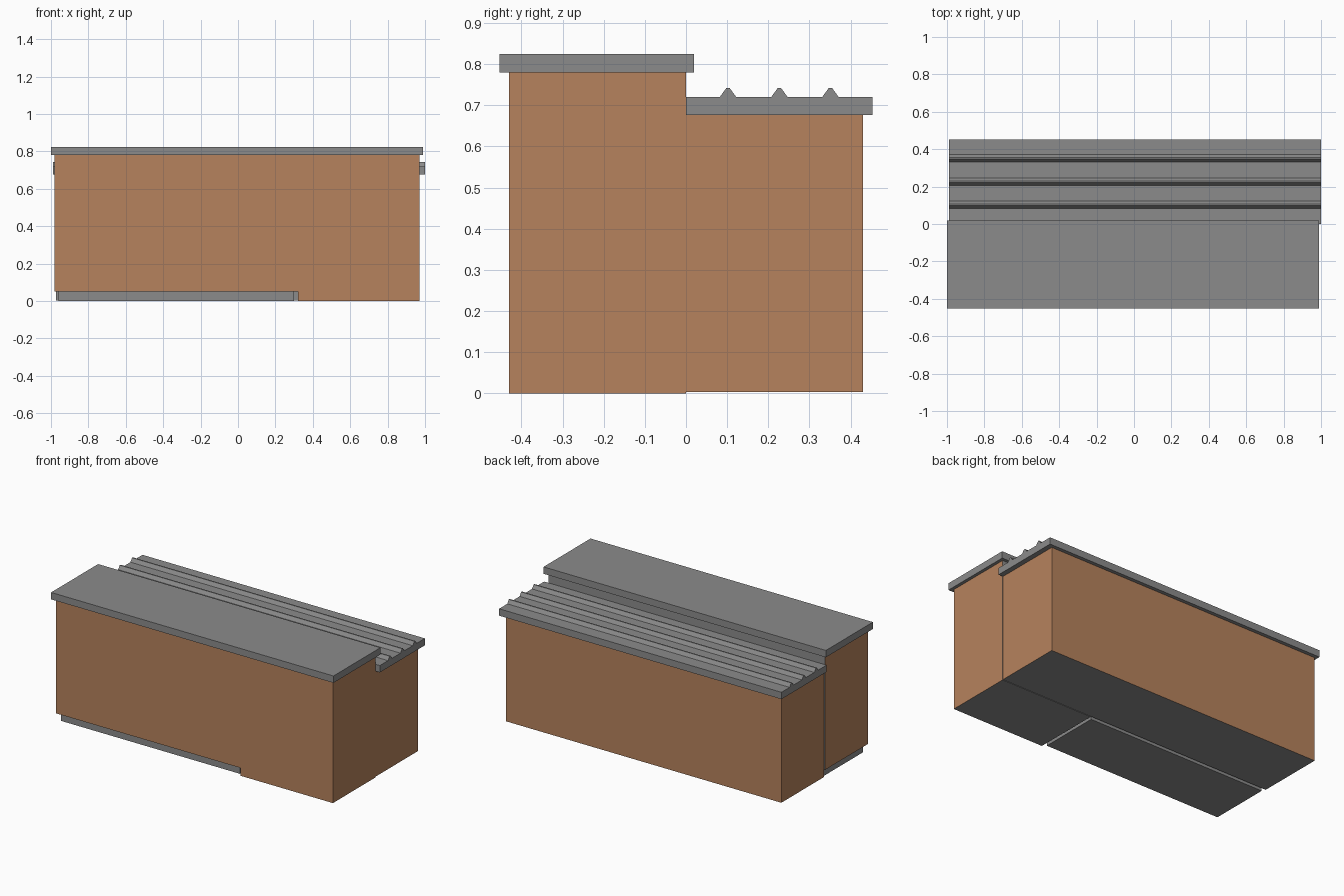
import bpy, bmesh
from mathutils import Vector

if "Cube" in bpy.data.objects:
    bpy.data.objects.remove(bpy.data.objects["Cube"])


def material(name, rgb):
    m = bpy.data.materials.new(name)
    m.diffuse_color = (*rgb, 1)
    m.use_nodes = True
    m.node_tree.nodes["Principled BSDF"].inputs["Base Color"].default_value = m.diffuse_color
    return m


BROWN = material("brown_wall", (0.47, 0.225, 0.11))
GREY = material("grey_concrete", (0.26, 0.26, 0.26))


def extrude(name, points, direction, rule=None):
    """Extrude a closed 3D outline; rule(face) is True where the face is brown."""
    bm = bmesh.new()
    face = bm.faces.new([bm.verts.new(p) for p in points])
    out = bmesh.ops.extrude_face_region(bm, geom=[face])["geom"]
    verts = [g for g in out if isinstance(g, bmesh.types.BMVert)]
    bmesh.ops.translate(bm, vec=Vector(direction), verts=verts)
    bmesh.ops.recalc_face_normals(bm, faces=bm.faces)
    bm.normal_update()
    for f in bm.faces:
        f.material_index = 1 if rule and rule(f) else 0
    me = bpy.data.meshes.new(name)
    bm.to_mesh(me)
    bm.free()
    me.materials.append(GREY)
    me.materials.append(BROWN)
    ob = bpy.data.objects.new(name, me)
    bpy.context.collection.objects.link(ob)
    return ob


def box(name, x0, x1, y0, y1, z0, z1, rule=None):
    outline = [(x0, y0, z0), (x1, y0, z0), (x1, y1, z0), (x0, y1, z0)]
    return extrude(name, outline, (0, 0, z1 - z0), rule)


def outer_wall(side):
    """Brown on the end walls and on the long wall facing the given y side."""
    def rule(f):
        end = abs(f.normal.x) > 0.9 and abs(f.calc_center_median().x) > 0.9
        return end or f.normal.y * side > 0.9
    return rule


# Front hall, notched along the bottom for the recessed plinth
outline = [(-0.98, 0.05), (0.32, 0.05), (0.32, 0), (0.97, 0), (0.97, 0.78), (-0.98, 0.78)]
extrude("front_hall", [(x, -0.43, z) for x, z in outline], (0, 0.43, 0), outer_wall(-1))
box("plinth", -0.96, 0.30, -0.41, -0.02, 0, 0.05)

# Lower rear hall
box("rear_hall", -0.973, 0.968, 0, 0.43, 0.003, 0.677, outer_wall(1))

# Flat front roof
box("front_roof", -1.0, 0.99, -0.453, 0.02, 0.78, 0.824)

# Rear roof with three long ridges
profile = [(0.453, 0.676), (0, 0.676), (0, 0.72)]
for y in (0.102, 0.227, 0.351):
    profile += [(y - 0.02, 0.72), (y - 0.004, 0.742), (y + 0.004, 0.742), (y + 0.02, 0.72)]
profile.append((0.453, 0.72))
extrude("rear_ridged_roof", [(-0.99, y, z) for y, z in profile], (1.99, 0, 0))
